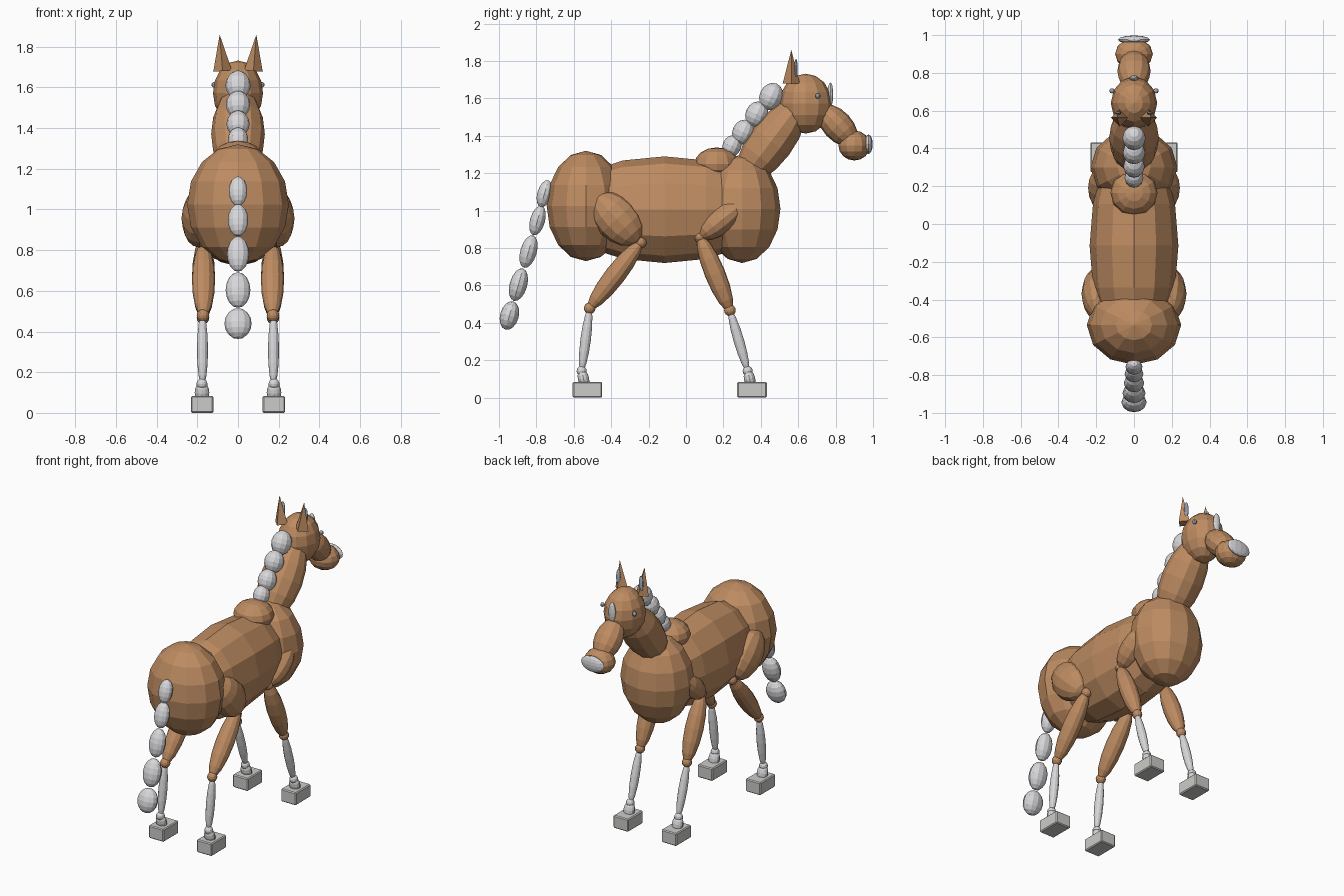
import bpy
import math
from mathutils import Vector

if "Cube" in bpy.data.objects:
    bpy.data.objects.remove(bpy.data.objects["Cube"])


def material(name, colour):
    m = bpy.data.materials.new(name)
    m.diffuse_color = (*colour, 1)
    m.use_nodes = True
    m.node_tree.nodes["Principled BSDF"].inputs["Base Color"].default_value = m.diffuse_color
    return m


COAT = material("chestnut coat", (0.51, 0.26, 0.12))
HAIR = material("pale hair", (0.68, 0.68, 0.70))
HOOF = material("hoof grey", (0.60, 0.60, 0.58))
EYE = material("blue grey", (0.40, 0.46, 0.55))


def finish(name, mat):
    ob = bpy.context.object
    ob.name = name
    ob.data.materials.append(mat)
    return ob


def ellipsoid(name, loc, radii, mat=COAT, axis=(0, 0, 1), segs=12, rings=8):
    """Faceted ellipsoid whose local z follows axis (in the yz plane)."""
    bpy.ops.mesh.primitive_uv_sphere_add(segments=segs, ring_count=rings, location=loc)
    ob = finish(name, mat)
    ob.scale = radii
    ob.rotation_euler.x = math.atan2(-axis[1], axis[2])
    return ob


def limb(name, a, b, rx, ry, mat):
    """Spindle stretched between two joints."""
    a, b = Vector(a), Vector(b)
    d = b - a
    ob = ellipsoid(name, (a + b) / 2, (rx, ry, d.length / 2 + 0.01), mat)
    ob.rotation_euler = d.to_track_quat('Z', 'Y').to_euler()
    if abs(d.x) < 0.02:
        ob.rotation_euler = (math.atan2(-d.y, d.z), 0, 0)
    return ob


# Torso
ellipsoid("barrel", (0, -0.115, 1.005), (0.235, 0.285, 0.58), axis=(0, 1, 0))
ellipsoid("rump", (0, -0.535, 1.025), (0.25, 0.21, 0.295))
ellipsoid("chest", (0, 0.30, 1.01), (0.23, 0.205, 0.29))
ellipsoid("withers", (0, 0.165, 1.25), (0.125, 0.12, 0.088))

# Neck and head
ellipsoid("neck", (0, 0.455, 1.37), (0.132, 0.12, 0.27), axis=(0, 0.6, 0.8))
ellipsoid("head", (0, 0.64, 1.572), (0.123, 0.14, 0.16))
ellipsoid("muzzle", (0, 0.81, 1.455), (0.088, 0.08, 0.135), axis=(0, 0.68, -0.73))
ellipsoid("nose", (0, 0.90, 1.348), (0.10, 0.085, 0.08))
ellipsoid("nose_tip", (0, 0.976, 1.355), (0.085, 0.022, 0.052), HAIR)
ellipsoid("blaze", (0, 0.772, 1.62), (0.025, 0.015, 0.065), HAIR)

for s, side in ((-1, "left"), (1, "right")):
    ellipsoid("eye_" + side, (s * 0.117, 0.705, 1.613), (0.014,) * 3, EYE, segs=8, rings=6)
    # Ears
    bpy.ops.mesh.primitive_cone_add(vertices=4, radius1=0.046, depth=0.18,
                                    location=(s * 0.083, 0.563, 1.77))
    ear = finish("ear_" + side, COAT)
    ear.rotation_euler.y = s * 0.08
    ellipsoid("inner_ear_" + side, (s * 0.083, 0.588, 1.76), (0.016, 0.009, 0.052), EYE)

# Mane tufts: y, z, half width, half height
for i, (y, z, w, h) in enumerate([(0.455, 1.61, 0.062, 0.075), (0.378, 1.515, 0.06, 0.07),
                                  (0.305, 1.42, 0.057, 0.068), (0.245, 1.345, 0.05, 0.06)]):
    ellipsoid(f"mane_tuft_{i + 1}", (0, y, z), (w, w, h), HAIR, axis=(0, 0.4, 0.9))

# Tail tufts: y, z, half width, half depth, half length
for i, (y, z, w, d, h) in enumerate([(-0.757, 1.09, 0.045, 0.038, 0.075),
                                     (-0.794, 0.947, 0.05, 0.04, 0.082),
                                     (-0.842, 0.781, 0.054, 0.044, 0.09),
                                     (-0.896, 0.604, 0.061, 0.047, 0.09),
                                     (-0.944, 0.439, 0.067, 0.05, 0.078)]):
    ellipsoid(f"tail_tuft_{i + 1}", (0, y, z), (w, d, h), HAIR, axis=(0, 0.27, 0.96))

# Legs: joint positions (y, z) from top to fetlock, then hoof centre y
LEGS = {"hind": ((-0.243, 0.83), (-0.515, 0.478), (-0.558, 0.142), -0.527),
        "front": ((0.075, 0.86), (0.235, 0.467), (0.33, 0.142), 0.353)}
for s, side in ((-1, "left"), (1, "right")):
    ellipsoid("thigh_" + side, (s * 0.19, -0.37, 0.955), (0.088, 0.115, 0.165),
              axis=(0, 0.68, -0.73))
    ellipsoid("shoulder_" + side, (s * 0.165, 0.19, 0.95), (0.078, 0.07, 0.15),
              axis=(0, 0.78, 0.62))
    for end, (top, mid, low, hoof_y) in LEGS.items():
        tag = f"{end}_{side}"
        p, q, r = ((s * x, *j) for x, j in ((0.167, top), (0.172, mid), (0.177, low)))
        ellipsoid("upper_joint_" + tag, p, (0.032,) * 3)
        limb("upper_leg_" + tag, p, q, 0.057, 0.055, COAT)
        ellipsoid("middle_joint_" + tag, q, (0.031,) * 3)
        limb("lower_leg_" + tag, q, r, 0.027, 0.028, HAIR)
        ellipsoid("fetlock_" + tag, r, (0.027,) * 3, HAIR)
        limb("pastern_" + tag, r, (r[0], r[1] + 0.02, 0.06), 0.036, 0.03, HAIR)
        # Hoof block with softened edges
        bpy.ops.mesh.primitive_cube_add(size=1, location=(s * 0.176, hoof_y, 0.042))
        hoof = finish("hoof_" + tag, HOOF)
        hoof.scale = (0.11, 0.158, 0.084)
        bpy.ops.object.transform_apply(location=False, rotation=False, scale=True)
        bev = hoof.modifiers.new("soft edges", 'BEVEL')
        bev.width = 0.006
        bev.segments = 1
